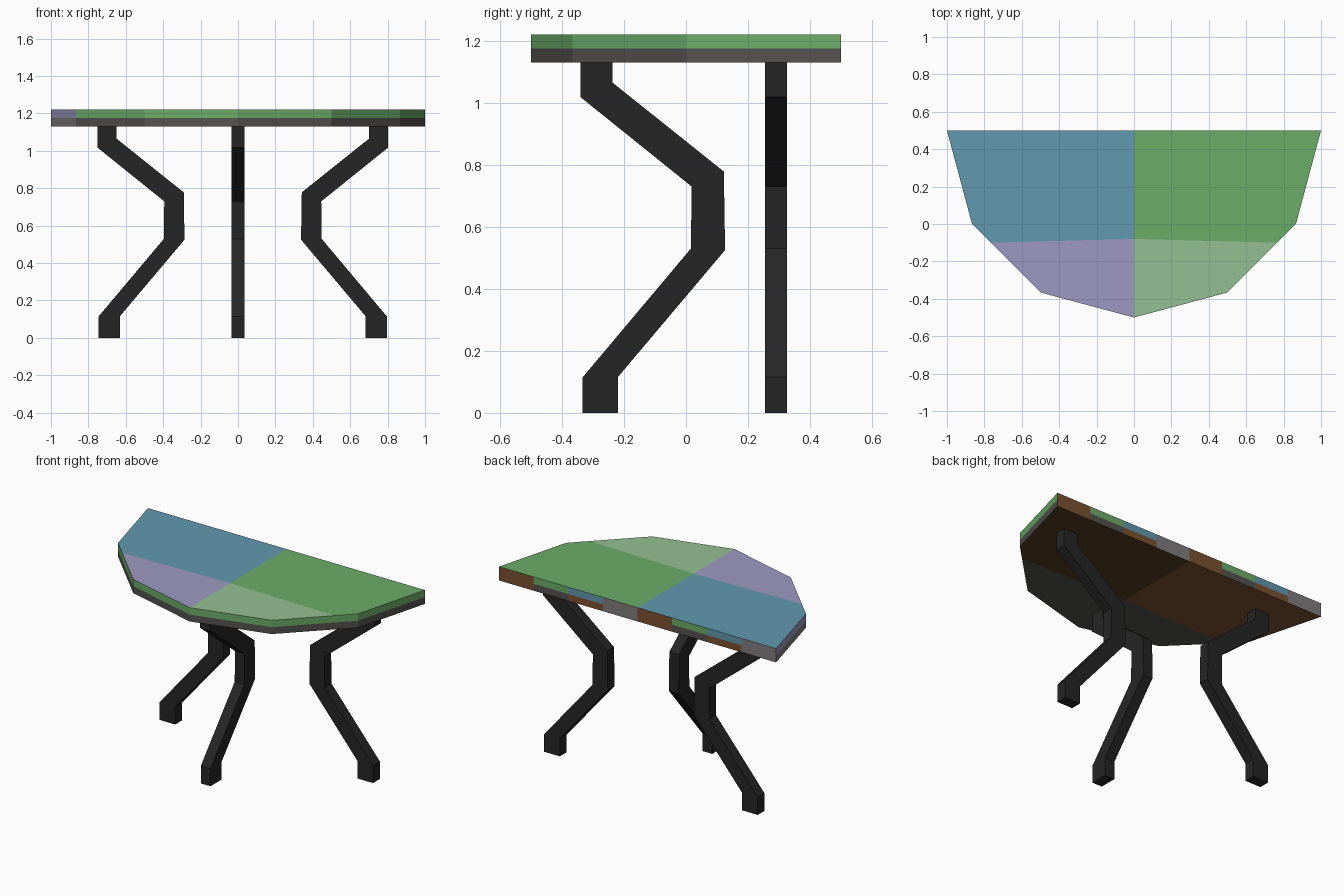
import bpy, bmesh, math
from mathutils import Vector

if "Cube" in bpy.data.objects:
    bpy.data.objects.remove(bpy.data.objects["Cube"])


def lin(c):
    c /= 255
    return c / 12.92 if c <= 0.04045 else ((c + 0.055) / 1.055) ** 2.4


def material(name, r, g, b):
    m = bpy.data.materials.new(name)
    m.diffuse_color = (lin(r), lin(g), lin(b), 1)
    m.use_nodes = True
    m.node_tree.nodes["Principled BSDF"].inputs["Base Color"].default_value = m.diffuse_color
    return m


PALETTE = [material(*c) for c in (
    ("blue", 97, 153, 175), ("green", 107, 172, 104), ("pale green", 148, 192, 146),
    ("lilac", 158, 153, 194), ("dark grey", 84, 82, 80), ("mid grey", 128, 124, 126),
    ("brown", 122, 82, 48), ("dark brown", 84, 58, 33))]
BLUE, GREEN, PALE, LILAC, GREY, MID, BROWN, DARK = range(8)
BLACK = material("black", 37, 37, 37)


def finish(name, bm, mats):
    bmesh.ops.recalc_face_normals(bm, faces=bm.faces)
    me = bpy.data.meshes.new(name)
    bm.to_mesh(me)
    bm.free()
    for m in mats:
        me.materials.append(m)
    ob = bpy.data.objects.new(name, me)
    bpy.context.collection.objects.link(ob)
    return ob


def prism(points, offset):
    bm = bmesh.new()
    f = bm.faces.new([bm.verts.new(p) for p in points])
    ext = bmesh.ops.extrude_face_region(bm, geom=[f])
    bmesh.ops.translate(bm, vec=offset,
                        verts=[v for v in ext["geom"] if isinstance(v, bmesh.types.BMVert)])
    bmesh.ops.recalc_face_normals(bm, faces=bm.faces)
    return bm


def cut(bm, co, no, keep=lambda f: True):
    faces = [f for f in bm.faces if keep(f)]
    edges = {e for f in faces for e in f.edges}
    verts = {v for f in faces for v in f.verts}
    bmesh.ops.bisect_plane(bm, geom=faces + list(edges) + list(verts),
                           plane_co=co, plane_no=no, dist=1e-4)


# Half-round table top, cut into coloured panels
Z0, Z1, ZM = 1.13, 1.22, 1.175
arc = [math.radians(-30 * i) for i in range(7)]
bm = prism([(math.cos(a), 0.5 + math.sin(a), Z0) for a in arc], (0, 0, Z1 - Z0))
cut(bm, (0, 0, 0), (1, 0, 0))
for s in (-1, 1):
    cut(bm, (0, -0.08, 0), (s * 0.026, 1, 0),
        lambda f: abs(f.normal.z) > 0.9 and f.calc_center_median().x * s > 0)
bm.normal_update()
cut(bm, (0, 0, ZM), (0, 0, 1))
bm.normal_update()
for x in (-0.75, -0.5, -0.25, 0.25, 0.5, 0.75):
    cut(bm, (x, 0, 0), (1, 0, 0), lambda f: f.normal.y > 0.9)
bm.normal_update()

for f in bm.faces:
    c, n = f.calc_center_median(), f.normal
    upper = c.z > ZM
    if abs(n.z) > 0.9:
        front = c.y < -0.09
        if n.z > 0:
            f.material_index = (LILAC if front else BLUE) if c.x < 0 else (PALE if front else GREEN)
        else:
            f.material_index = GREY if front else (BROWN if c.x < 0 else DARK)
    elif n.y > 0.9:
        # patchwork back edge, repeated on each half
        q = int(((1 - c.x) % 1) * 4)
        f.material_index = ((BROWN, GREEN, BLUE, MID) if upper else (BROWN, GREY, BROWN, MID))[q]
    elif n.x < -0.9:
        f.material_index = LILAC if upper else MID
    else:
        f.material_index = GREEN if upper else GREY
finish("table_top", bm, PALETTE)

# Bent legs: one profile (distance inward, height) extruded to 0.07
PROFILE = [(0, 1.13), (0, 1.018), (0.358, 0.73), (0.356, 0.53), (0.007, 0.115), (0.007, 0),
           (0.12, 0), (0.12, 0.115), (0.466, 0.525), (0.462, 0.778), (0.103, 1.065), (0.103, 1.13)]
T = 0.07
for name, start, inward in (("left_leg", (-0.752, 0.29), (1, 0)),
                            ("right_leg", (0.803, 0.29), (-1, 0)),
                            ("front_leg", (0, -0.34), (0, 1))):
    o, d = Vector((*start, 0)), Vector((*inward, 0))
    side = Vector((-d.y, d.x, 0)) * T
    pts = [o + d * u + Vector((0, 0, z)) - side / 2 for u, z in PROFILE]
    finish(name, prism(pts, side), [BLACK])
